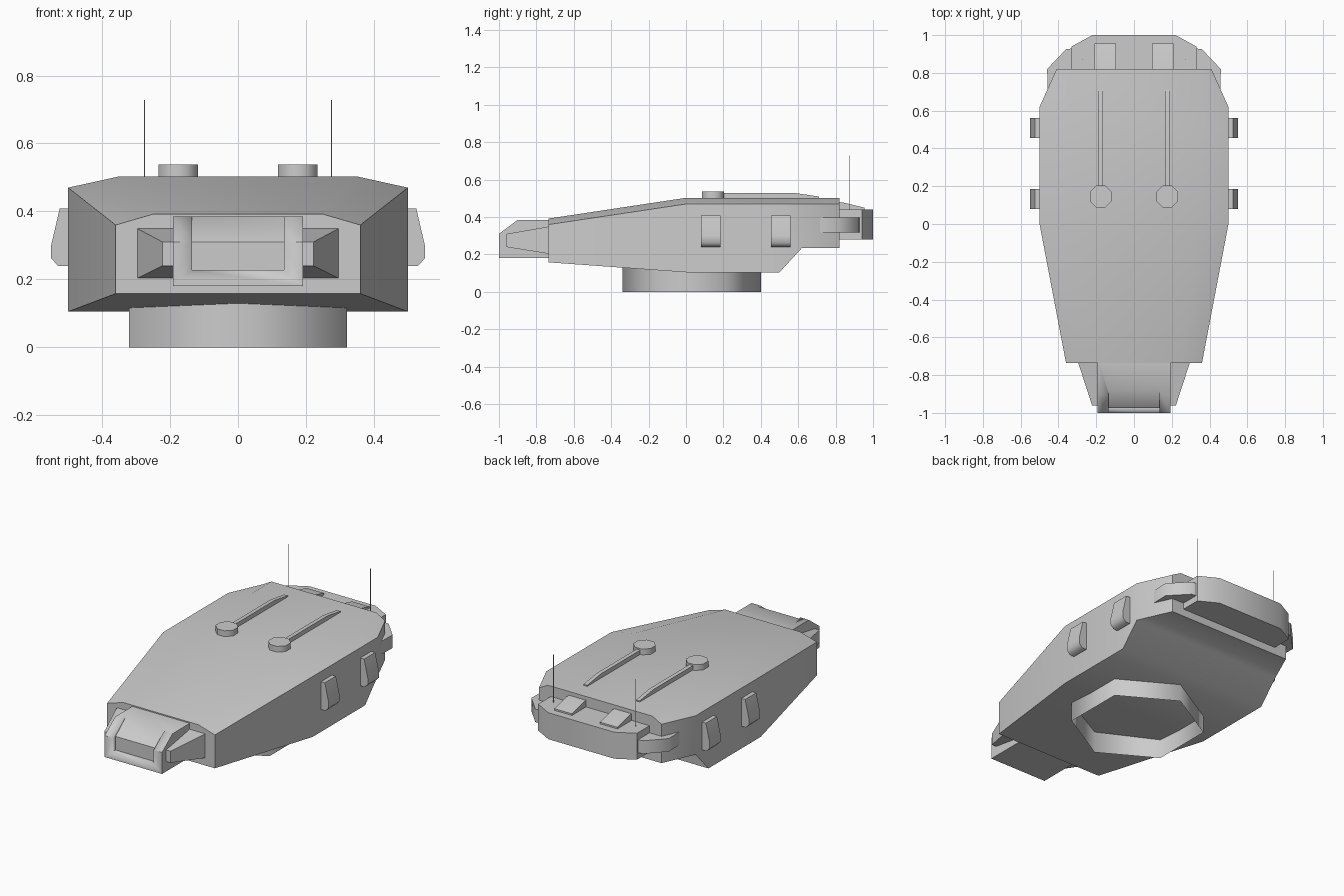
import bpy, bmesh, math

if "Cube" in bpy.data.objects:
    bpy.data.objects.remove(bpy.data.objects["Cube"])


def finish(name, bm, angle=50):
    bmesh.ops.recalc_face_normals(bm, faces=bm.faces)
    me = bpy.data.meshes.new(name)
    bm.to_mesh(me)
    bm.free()
    ob = bpy.data.objects.new(name, me)
    bpy.context.collection.objects.link(ob)
    bpy.ops.object.select_all(action='DESELECT')
    ob.select_set(True)
    bpy.context.view_layer.objects.active = ob
    bpy.ops.object.shade_smooth_by_angle(angle=math.radians(angle))
    return ob


def loft(name, rings, angle=50):
    """Skin a list of equal-length rings and cap both ends."""
    bm = bmesh.new()
    vs = [[bm.verts.new(p) for p in r] for r in rings]
    n = len(rings[0])
    for a, b in zip(vs, vs[1:]):
        for i in range(n):
            j = (i + 1) % n
            bm.faces.new((a[i], a[j], b[j], b[i]))
    bm.faces.new(vs[0])
    bm.faces.new(vs[-1])
    return finish(name, bm, angle)


def prism_x(name, yz, x0, x1):
    return loft(name, [[(x, y, z) for y, z in yz] for x in (x0, x1)])


def prism_y(name, xz, y0, y1):
    return loft(name, [[(x, y, z) for x, z in xz] for y in (y0, y1)])


def prism_z(name, xy, z0, z1):
    return loft(name, [[(x, y, z) for x, y in xy] for z in (z0, z1)])


def rod(name, sides, r, loc, z0, z1, turn=0.0, caps=True):
    bm = bmesh.new()
    lo, hi = [[bm.verts.new((loc[0] + r * math.cos(turn + 2 * math.pi * i / sides),
                             loc[1] + r * math.sin(turn + 2 * math.pi * i / sides), z))
               for i in range(sides)] for z in (z0, z1)]
    for i in range(sides):
        j = (i + 1) % sides
        bm.faces.new((lo[i], lo[j], hi[j], hi[i]))
    if caps:
        bm.faces.new(lo)
        bm.faces.new(hi)
    return finish(name, bm, 61)


# Hull: sections of (y, side x, bottom z, shoulder z, roof x, roof z)
sections = [(-0.735, 0.36, 0.158, 0.36, 0.25, 0.392),
            (0.0, 0.5, 0.105, 0.47, 0.35, 0.503),
            (0.5, 0.5, 0.105, 0.47, 0.35, 0.503),
            (0.62, 0.5, 0.235, 0.47, 0.35, 0.503),
            (0.82, 0.41, 0.235, 0.47, 0.35, 0.503)]
loft("turret_hull", [[(x, y, b), (x, y, s), (rx, y, t), (-rx, y, t), (-x, y, s), (-x, y, b)]
                     for y, x, b, s, rx, t in sections])

# Open hexagonal turret ring
rod("turret_ring", 6, 0.37, (0, 0.03), 0, 0.13, math.pi / 2, caps=False)

# Gun mantlet with a shallow recess that follows the front
mantlet = prism_x("mantlet", [(-1, 0.18), (-1, 0.31), (-0.9, 0.385), (-0.7, 0.385), (-0.7, 0.18)],
                  -0.192, 0.192)
cutter = prism_x("mantlet_cutter", [(-1.1, 0.228), (-0.975, 0.228), (-0.975, 0.31), (-0.88, 0.388),
                                    (-0.88, 0.5), (-1.1, 0.5)], -0.136, 0.136)
cut = mantlet.modifiers.new("recess", 'BOOLEAN')
cut.operation = 'DIFFERENCE'
cut.solver = 'EXACT'
cut.object = cutter
bpy.context.view_layer.objects.active = mantlet
bpy.ops.object.modifier_apply(modifier="recess")
bpy.data.objects.remove(cutter)

# Tapered cheeks either side of the mantlet
loft("mantlet_cheeks", [[(-x, y, b), (x, y, b), (x, y, t), (-x, y, t)]
                        for y, x, b, t in ((-0.96, 0.222, 0.24, 0.31), (-0.73, 0.297, 0.203, 0.35))])

# Rear stowage bustle
prism_z("rear_bustle", [(-0.33, 0.78), (-0.33, 0.94), (-0.22, 1.0), (0.22, 1.0), (0.33, 0.94), (0.33, 0.78)],
        0.28, 0.44)

for s, tag in ((-1, "left"), (1, "right")):
    # Bins wrapping round the rear corners
    prism_z("corner_bin_" + tag, [(s * 0.32, 0.78), (s * 0.32, 0.93), (s * 0.36, 0.925), (s * 0.46, 0.82),
                                  (s * 0.457, 0.71), (s * 0.42, 0.71)], 0.318, 0.397)
    # Side blisters
    for k, y in enumerate((0.132, 0.507)):
        prism_y(f"side_blister_{tag}_{k}", [(s * x, z) for x, z in (
            (0.48, 0.408), (0.525, 0.408), (0.55, 0.30), (0.55, 0.262), (0.53, 0.24), (0.48, 0.24))],
                y - 0.053, y + 0.053)
    # Roof caps and the rods trailing from them
    cx = s * 0.176
    rod("roof_cap_" + tag, 8, 0.063, (cx, 0.145), 0.49, 0.538, math.pi / 8)
    prism_x("roof_rod_" + tag, [(0.15, 0.495), (0.15, 0.529), (0.58, 0.529), (0.71, 0.51), (0.71, 0.495)],
            cx - 0.012, cx + 0.012)
    # Wedge boxes on the bustle
    x = s * 0.152
    prism_x("bustle_box_" + tag, [(0.8, 0.42), (0.8, 0.482), (0.84, 0.478), (0.955, 0.45), (0.955, 0.42)],
            x - 0.058, x + 0.058)
    # Antennas
    rod("antenna_" + tag, 6, 0.002, (s * 0.275, 0.873), 0.43, 0.728)
